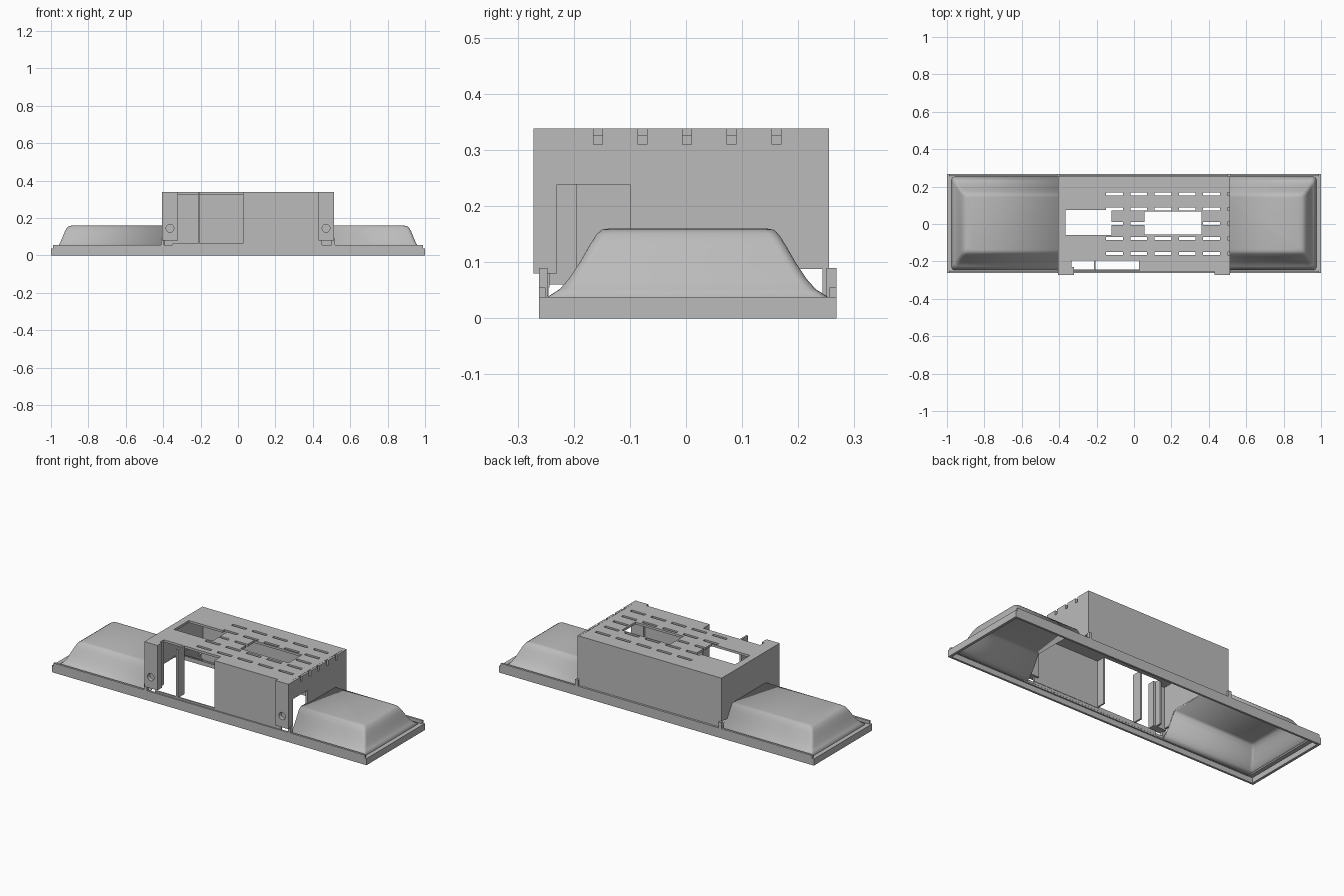
import bpy, bmesh, math
from mathutils import Vector

cube = bpy.data.objects.get("Cube")
if cube:
    bpy.data.objects.remove(cube, do_unlink=True)

grey = bpy.data.materials.new("light_grey")
grey.use_nodes = True
grey.diffuse_color = (0.5, 0.5, 0.5, 1)
grey.node_tree.nodes["Principled BSDF"].inputs["Base Color"].default_value = (0.5, 0.5, 0.5, 1)


def finish(name, bm):
    bmesh.ops.recalc_face_normals(bm, faces=bm.faces)
    mesh = bpy.data.meshes.new(name)
    bm.to_mesh(mesh)
    bm.free()
    mesh.materials.append(grey)
    obj = bpy.data.objects.new(name, mesh)
    bpy.context.collection.objects.link(obj)
    return obj


def add_box(bm, x, y, z):
    verts = bmesh.ops.create_cube(bm, size=1)["verts"]
    for v in verts:
        v.co = Vector([(r[0] + r[1]) / 2 + c * (r[1] - r[0]) for c, r in zip(v.co, (x, y, z))])


def boxes(name, *ranges):
    bm = bmesh.new()
    for r in ranges:
        add_box(bm, *r)
    return finish(name, bm)


def cut(obj, cutter):
    mod = obj.modifiers.new("cut", "BOOLEAN")
    mod.operation = "DIFFERENCE"
    mod.solver = "EXACT"
    mod.object = cutter
    cutter.hide_render = True
    cutter.hide_set(True)
    cutter.display_type = "WIRE"


FRONT, BACK = -0.262, 0.268
LEFT, RIGHT, TOP = -0.405, 0.512, 0.338

# Open base frame: tall long rails, low ends, narrow inner flange
for name, y0, y1 in (("front_rail", FRONT, FRONT + 0.012), ("back_rail", BACK - 0.012, BACK)):
    boxes(name, ((-0.99, 0.99), (y0, y1), (0, 0.055)))
for name, s in (("right_end", 1), ("left_end", -1)):
    boxes(name, (sorted((s, s * 0.985)), (FRONT, BACK), (0, 0.038)),
          (sorted((s * 0.986, s * 0.96)), (FRONT + 0.013, BACK - 0.013), (0.03, 0.038)))
boxes("rail_flanges", ((-0.96, 0.96), (-0.25, -0.243), (0.03, 0.038)),
      ((-0.96, 0.96), (0.24, 0.256), (0.03, 0.038)))

# Curved hoods: (half width, distance of end from centre, height) per level
LEVELS = [(0.25, 0.975, 0.038), (0.228, 0.96, 0.052), (0.212, 0.95, 0.07), (0.192, 0.937, 0.1),
          (0.175, 0.925, 0.13), (0.162, 0.913, 0.15), (0.153, 0.9, 0.158), (0.14, 0.88, 0.16)]


def hood(name, side, inner):
    bm = bmesh.new()
    rows = []
    for w, end, z in LEVELS:
        r = 0.018
        path = [(inner, -w), (end - r, -w)]
        for k in range(1, 5):
            a = -math.pi / 2 + k * math.pi / 8
            path.append((end - r + r * math.cos(a), -w + r + r * math.sin(a)))
        path += [(x, -y) for x, y in reversed(path)]
        rows.append([bm.verts.new((side * x, y + 0.003, z)) for x, y in path])
    for a, b in zip(rows, rows[1:]):
        for i in range(len(a) - 1):
            bm.faces.new((a[i], a[i + 1], b[i + 1], b[i]))
    top = bm.faces.new(rows[-1])
    bmesh.ops.recalc_face_normals(bm, faces=bm.faces)
    if top.normal.z < 0:
        bmesh.ops.reverse_faces(bm, faces=bm.faces)
    mesh = bpy.data.meshes.new(name)
    bm.to_mesh(mesh)
    bm.free()
    mesh.materials.append(grey)
    obj = bpy.data.objects.new(name, mesh)
    bpy.context.collection.objects.link(obj)
    solid = obj.modifiers.new("shell", "SOLIDIFY")
    solid.thickness = 0.008
    solid.offset = -1
    bpy.ops.object.select_all(action="DESELECT")
    obj.select_set(True)
    bpy.context.view_layer.objects.active = obj
    bpy.ops.object.shade_smooth_by_angle(angle=math.radians(35))


hood("right_hood", 1, RIGHT - 0.012)
hood("left_hood", -1, -LEFT - 0.012)


# Housing end walls, arched over the hoods
def end_wall(name, x):
    arch = [(w, z) for w, _, z in LEVELS if z > 0.09]
    side = [(0.2, 0.088)] + arch
    outline = [(-0.245, 0.088), (-0.245, TOP), (0.253, TOP), (0.253, 0.088)]
    outline += [(y + 0.003, z) for y, z in side] + [(0.003 - y, z) for y, z in reversed(side)]
    bm = bmesh.new()
    face = bm.faces.new([bm.verts.new((x, y, z)) for y, z in outline])
    geom = bmesh.ops.extrude_face_region(bm, geom=[face])["geom"]
    bmesh.ops.translate(bm, vec=(0.012, 0, 0), verts=[g for g in geom if isinstance(g, bmesh.types.BMVert)])
    return finish(name, bm)


end_wall("left_wall", LEFT)
right_wall = end_wall("right_wall", RIGHT - 0.012)
ROWS = [-0.157 + 0.0795 * i for i in range(5)]
notches = [((0.48, 0.54), (y - 0.008, y + 0.008), (0.31, 0.36)) for y in ROWS]
cut(right_wall, boxes("right_wall_cutter", ((0.48, 0.54), (-0.23, -0.1), (0.05, 0.238)), *notches))

# Long walls: closed back, front panel beside a doorway with a divider
boxes("back_wall", ((LEFT, RIGHT), (0.243, 0.255), (0.04, TOP)))
boxes("front_panel", ((0.027, 0.45), (-0.254, -0.243), (0.055, TOP)))
boxes("front_sill", ((-0.35, 0.45), (-0.254, -0.245), (0.04, 0.065)))
boxes("doorway_divider", ((-0.215, -0.205), (-0.254, -0.195), (0.06, TOP)))
boxes("doorway_returns", ((0.027, 0.035), (-0.243, -0.195), (0.06, TOP)),
      ((-0.345, -0.335), (-0.243, -0.195), (0.08, TOP)))

# Vented roof
roof = boxes("roof", ((LEFT + 0.001, RIGHT - 0.013), (-0.253, 0.254), (TOP - 0.013, TOP)))
Z = (0.3, 0.36)
cut(roof, boxes("roof_opening_cutter", ((-0.365, -0.12), (-0.06, 0.075), Z),
                ((0.055, 0.36), (-0.055, 0.067), Z), ((-0.335, 0.027), (-0.3, -0.195), Z)))
slots = []
for i, y in enumerate(ROWS):
    for k in range(5):
        x = -0.15 + 0.13 * k
        if i == 2 and k in (2, 3):
            continue
        slots.append(((x, x + 0.09), (y - 0.008, y + 0.008), Z))
cut(roof, boxes("roof_slot_cutter", *slots))

# Front posts with round screw holes
for name, x0, x1, hole in (("left_post", LEFT, -0.322, -0.364), ("right_post", 0.43, RIGHT, 0.471)):
    post = boxes(name, ((x0, x1), (-0.272, -0.23), (0.08, TOP)))
    bm = bmesh.new()
    for z in (0.145, 0.275):
        new = bmesh.ops.create_cone(bm, cap_ends=True, segments=24, radius1=0.021, radius2=0.021, depth=0.06)
        for v in new["verts"]:
            v.co = (hole + v.co.x, -0.28 + v.co.z, z + v.co.y)
    cut(post, finish(name + "_hole_cutter", bm))

# Small locating tabs on the rails beside the housing
for name, x in (("left_tabs", LEFT - 0.008), ("right_tabs", RIGHT - 0.012)):
    boxes(name, ((x, x + 0.018), (0.25, BACK), (0.038, 0.09)),
          ((x, x + 0.018), (FRONT, -0.247), (0.038, 0.09)))
